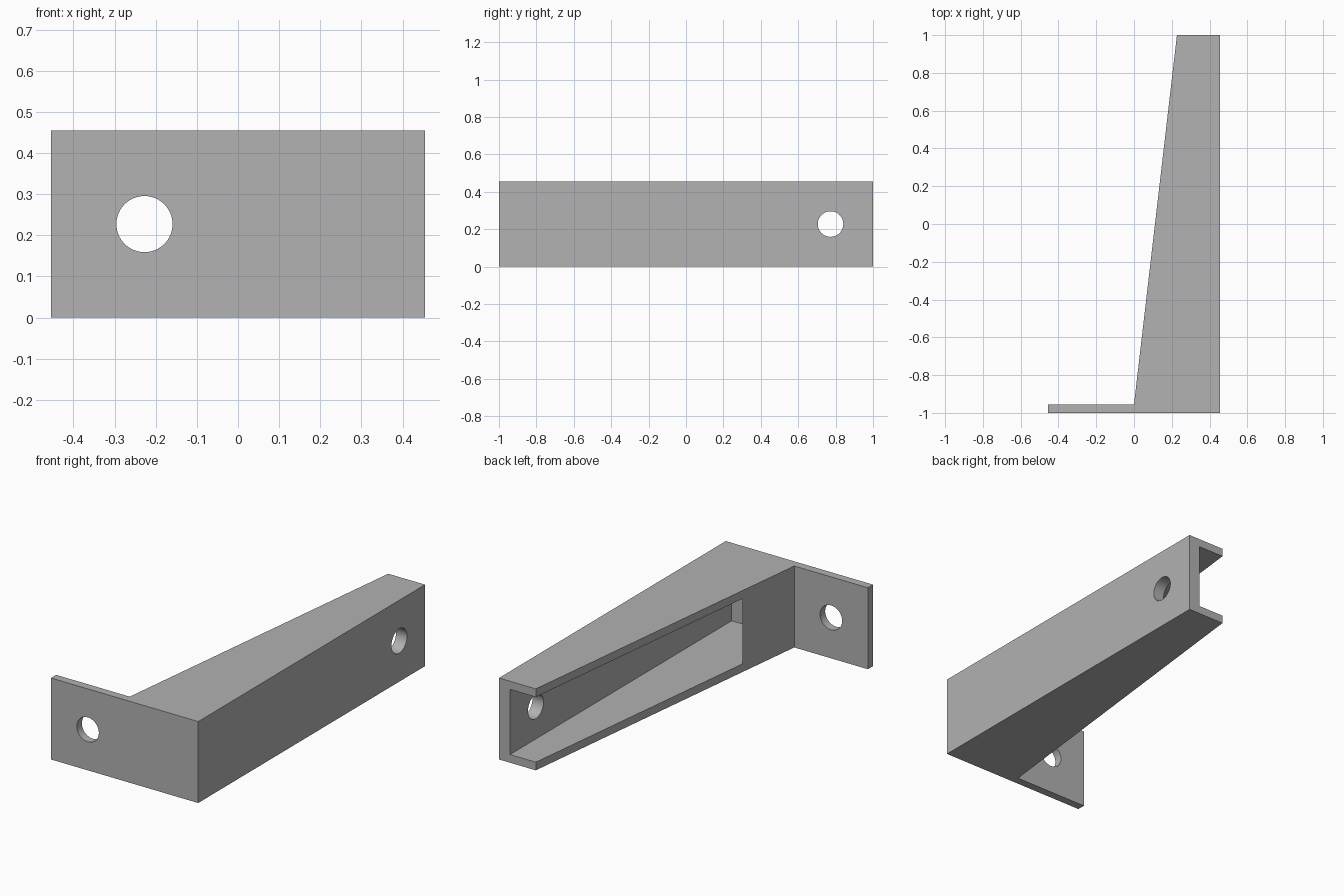
import bpy
import bmesh
import math

if "Cube" in bpy.data.objects:
    bpy.data.objects.remove(bpy.data.objects["Cube"], do_unlink=True)

U = 1 / 22               # one wall thickness
HALF, HEIGHT = 10 * U, 10 * U
HOLE_R = 1.5 * U

gray = bpy.data.materials.new("plain gray")
gray.use_nodes = True
color = (0.445, 0.445, 0.445, 1)
gray.diffuse_color = color
gray.node_tree.nodes["Principled BSDF"].inputs["Base Color"].default_value = color


def prism(name, outline, z0, z1):
    """Extrude a plan outline between two heights."""
    bm = bmesh.new()
    face = bm.faces.new([bm.verts.new((x, y, z0)) for x, y in outline])
    top = bmesh.ops.extrude_face_region(bm, geom=[face])["geom"]
    verts = [v for v in top if isinstance(v, bmesh.types.BMVert)]
    bmesh.ops.translate(bm, verts=verts, vec=(0, 0, z1 - z0))
    bmesh.ops.recalc_face_normals(bm, faces=bm.faces)
    mesh = bpy.data.meshes.new(name)
    bm.to_mesh(mesh)
    bm.free()
    mesh.materials.append(gray)
    obj = bpy.data.objects.new(name, mesh)
    bpy.context.collection.objects.link(obj)
    return obj


def hole(name, location, rotation):
    bpy.ops.mesh.primitive_cylinder_add(vertices=64, radius=HOLE_R, depth=6 * U,
                                        location=location, rotation=rotation)
    obj = bpy.context.object
    obj.name = name
    obj.data.materials.append(gray)
    return obj


# Bracket body: mounting plate with a tapered arm
bracket = prism("bracket", [
    (-HALF, -1), (HALF, -1), (HALF, 1), (HALF / 2, 1),
    (0, -1 + U), (-HALF, -1 + U)], 0, HEIGHT)

# Straight pocket inside the arm, then one hole in the plate and one in the arm
cutters = [
    prism("pocket_cutter", [(U, -1 + U), (HALF - 1.5 * U, -1 + U),
                            (HALF - 1.5 * U, 1.2), (U, 1.2)], U, HEIGHT - U),
    hole("plate_hole_cutter", (-HALF / 2, -1, HEIGHT / 2), (math.pi / 2, 0, 0)),
    hole("arm_hole_cutter", (HALF, 1 - HALF / 2, HEIGHT / 2), (0, math.pi / 2, 0)),
]

bpy.ops.object.select_all(action='DESELECT')
bpy.context.view_layer.objects.active = bracket
bracket.select_set(True)
for cutter in cutters:
    cutter.hide_render = True
    mod = bracket.modifiers.new(cutter.name, 'BOOLEAN')
    mod.operation = 'DIFFERENCE'
    mod.solver = 'EXACT'
    mod.object = cutter
    bpy.ops.object.modifier_apply(modifier=mod.name)
    bpy.data.objects.remove(cutter, do_unlink=True)

# Smooth hole walls, sharp edges elsewhere
bpy.ops.object.shade_smooth_by_angle(angle=math.radians(20))
